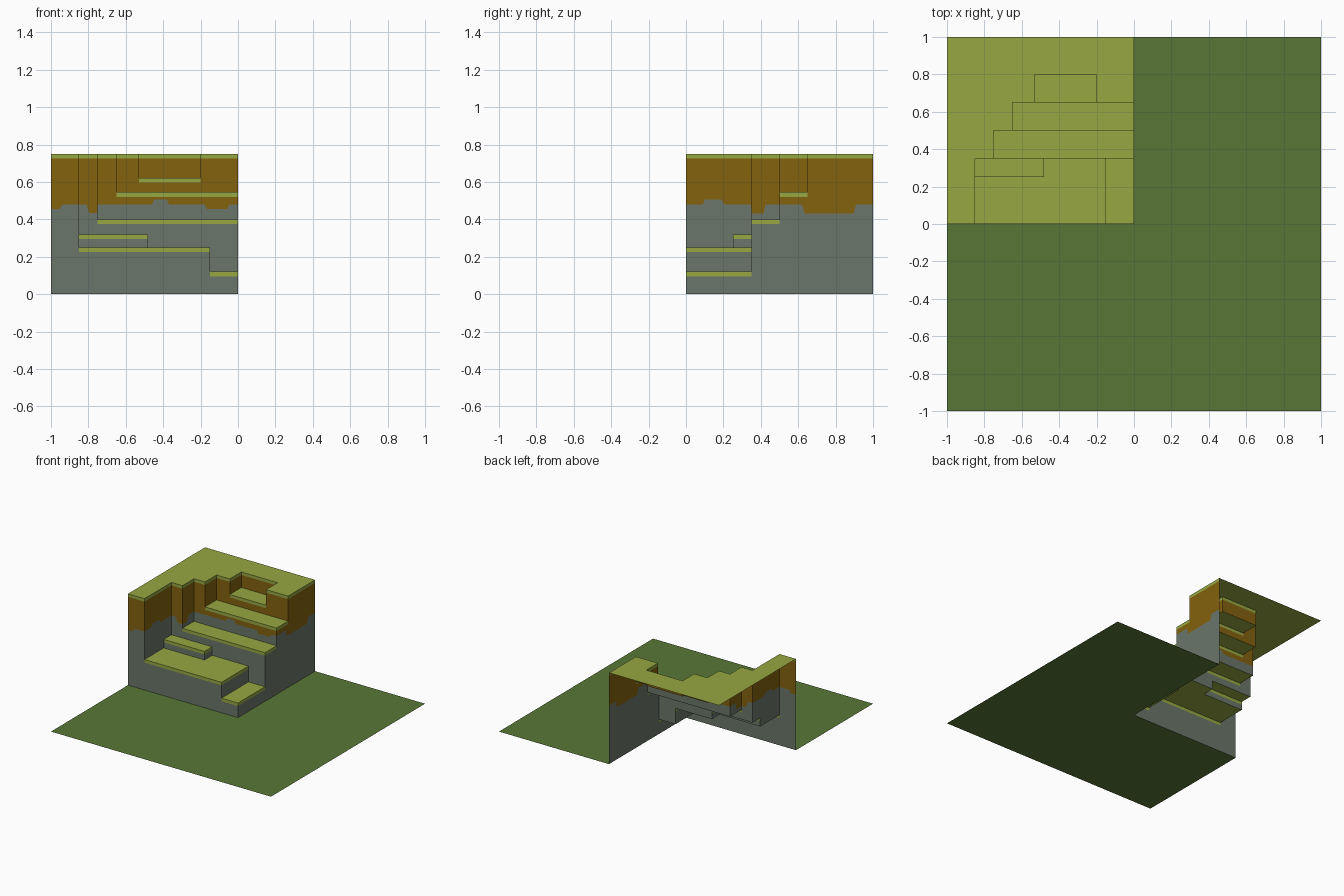
import bpy, bmesh

if "Cube" in bpy.data.objects:
    bpy.data.objects.remove(bpy.data.objects["Cube"])


def material(name, r, g, b):
    def lin(c):
        c /= 255
        return c / 12.92 if c <= 0.04045 else ((c + 0.055) / 1.055) ** 2.4
    m = bpy.data.materials.new(name)
    m.diffuse_color = (lin(r), lin(g), lin(b), 1)
    m.use_nodes = True
    m.node_tree.nodes["Principled BSDF"].inputs["Base Color"].default_value = m.diffuse_color
    return m


def make_object(name, bm, mats):
    bmesh.ops.remove_doubles(bm, verts=bm.verts, dist=1e-4)
    bmesh.ops.dissolve_limit(bm, angle_limit=0.01, verts=bm.verts,
                             edges=bm.edges, delimit={'MATERIAL'})
    me = bpy.data.meshes.new(name)
    bm.to_mesh(me)
    bm.free()
    for m in mats:
        me.materials.append(m)
    ob = bpy.data.objects.new(name, me)
    bpy.context.collection.objects.link(ob)
    return ob


def face(bm, pts, mat=0):
    f = bm.faces.new([bm.verts.new(p) for p in pts])
    f.material_index = mat


def interp(profile, s):
    for (a, za), (b, zb) in zip(profile, profile[1:]):
        if a <= s <= b:
            return za + (zb - za) * (s - a) / (b - a)
    return profile[-1][1]


grass = material("light_grass", 151, 167, 66)
earth = material("brown_earth", 132, 98, 14)
stone = material("grey_stone", 107, 118, 106)
meadow = material("dark_grass", 89, 119, 54)

# Flat ground, with the cliff quarter left out
bm = bmesh.new()
for x0, x1, y0, y1 in ((-1, 0, -1, 0), (0, 1, -1, 0), (0, 1, 0, 1)):
    face(bm, [(x0, y0, 0), (x1, y0, 0), (x1, y1, 0), (x0, y1, 0)])
make_object("ground", bm, [meadow])

# Terraces: x0, x1, y0, y1, height (everything else is the plateau)
TERRACES = [
    (-0.85, -0.48, 0.25, 0.35, 0.32),
    (-0.15, 0, 0, 0.35, 0.12),
    (-0.85, -0.15, 0, 0.35, 0.25),
    (-0.75, 0, 0.35, 0.5, 0.40),
    (-0.65, 0, 0.5, 0.65, 0.545),
    (-0.53, -0.2, 0.65, 0.8, 0.622),
]
PLATEAU, BAND = 0.75, 0.025
# Ragged line between stone and earth, along x and along y
EDGE_X = [(-1, .455), (-.955, .455), (-.94, .48), (-.81, .48), (-.795, .433),
          (-.752, .433), (-.75, .48), (-.46, .48), (-.45, .505), (-.38, .505),
          (-.37, .48), (-.18, .48), (-.165, .455), (-.06, .455), (-.045, .48),
          (0, .48)]
EDGE_Y = [(0, .48), (.09, .48), (.1, .505), (.19, .505), (.205, .48),
          (.348, .48), (.35, .43), (.415, .43), (.425, .48), (.62, .48),
          (.635, .43), (.895, .43), (.91, .48), (1, .48)]


def height(x, y):
    if x > 0 or y < 0:
        return 0
    for x0, x1, y0, y1, z in TERRACES:
        if x0 < x < x1 and y0 < y < y1:
            return z
    return PLATEAU


def wall(bm, a, b, z0, z1, profile, place, flip):
    """Wall from a to b: stone, then earth, then a grass lip."""
    cuts = [a] + [s for s, _ in profile if a + 1e-4 < s < b - 1e-4] + [b]
    lip = z1 - BAND
    for s, t in zip(cuts, cuts[1:]):
        es, et = (max(z0, min(interp(profile, c), lip))
                  for c in (s + 1e-6, t - 1e-6))
        rows = [(z0, z0, 2), (es, et, 1), (lip, lip, 0), (z1, z1, 0)]
        for (l0, r0, mat), (l1, r1, _) in zip(rows, rows[1:]):
            if l1 - l0 < 1e-4 and r1 - r0 < 1e-4:
                continue
            pts = [place(s, l0), place(t, r0), place(t, r1), place(s, l1)]
            face(bm, pts[::-1] if flip else pts, mat)


xs = sorted({-1, 0} | {v for t in TERRACES for v in t[:2]})
ys = sorted({0, 1} | {v for t in TERRACES for v in t[2:4]})
bm = bmesh.new()
for x0, x1 in zip(xs, xs[1:]):
    for y0, y1 in zip(ys, ys[1:]):
        mx, my = (x0 + x1) / 2, (y0 + y1) / 2
        h = height(mx, my)
        # Level grass
        face(bm, [(x0, y0, h), (x1, y0, h), (x1, y1, h), (x0, y1, h)])
        # Riser on the front of the cell
        n = height(mx, y0 - 0.01)
        if n != h:
            wall(bm, x0, x1, min(n, h), max(n, h), EDGE_X,
                 lambda s, z: (s, y0, z), n > h)
        # Riser on the right of the cell
        n = height(x1 + 0.01, my)
        if n != h:
            wall(bm, y0, y1, min(n, h), max(n, h), EDGE_Y,
                 lambda s, z: (x1, s, z), n > h)
make_object("terraced_cliff", bm, [grass, earth, stone])
